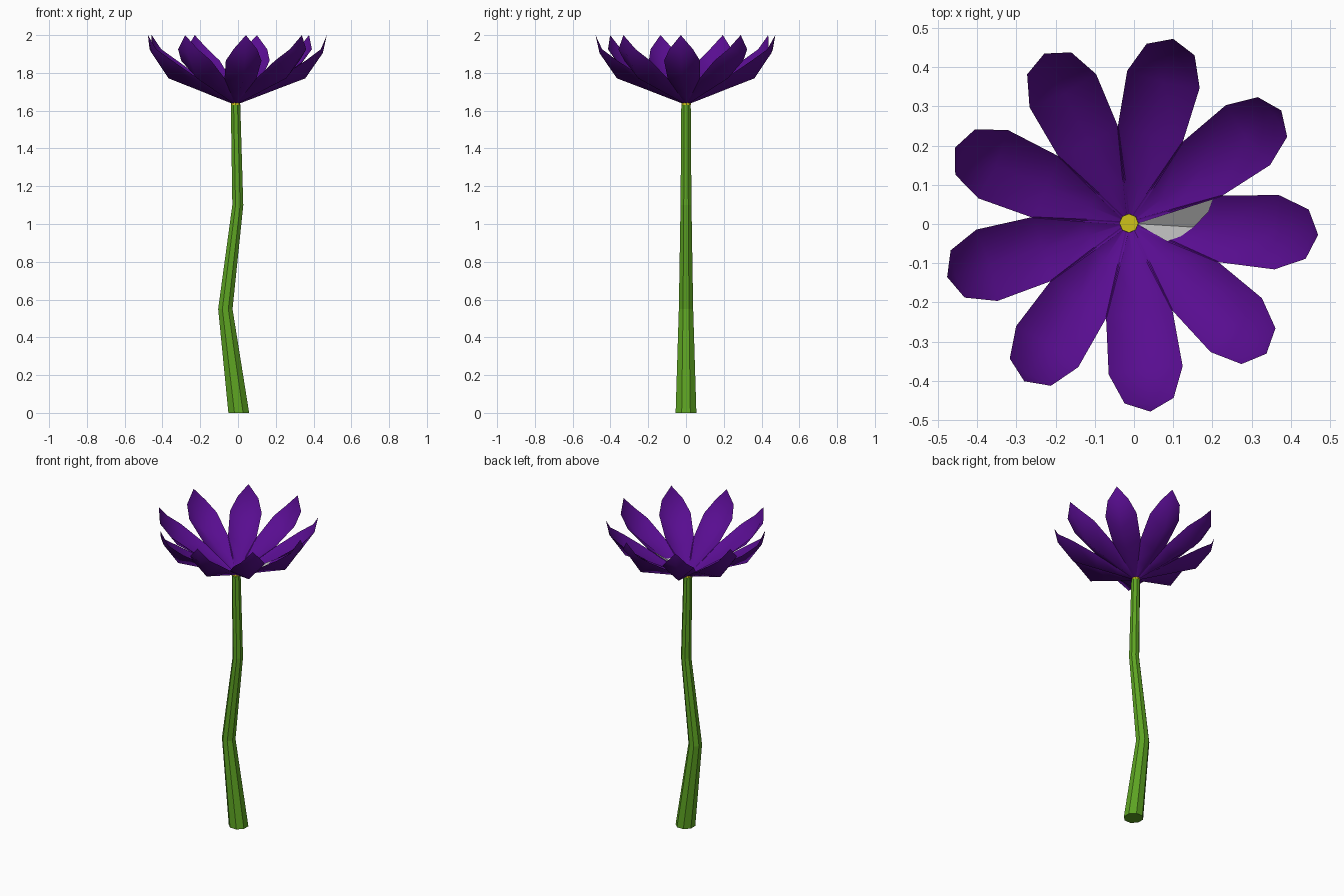
import bpy, bmesh, math
from mathutils import Matrix

cube = bpy.data.objects.get("Cube")
if cube:
    bpy.data.objects.remove(cube, do_unlink=True)


def material(name, colour):
    m = bpy.data.materials.new(name)
    m.use_nodes = True
    m.diffuse_color = (*colour, 1)
    m.node_tree.nodes["Principled BSDF"].inputs["Base Color"].default_value = (*colour, 1)
    return m


green = material("stem green", (0.11, 0.37, 0.016))
purple = material("petal purple", (0.098, 0.004, 0.28))
yellow = material("centre yellow", (0.62, 0.54, 0.01))
grey = material("pale grey", (0.45, 0.45, 0.45))


def add_object(name, bm, mat, smooth=False):
    mesh = bpy.data.meshes.new(name)
    for f in bm.faces:
        f.smooth = smooth
    bm.to_mesh(mesh)
    bm.free()
    mesh.materials.append(mat)
    ob = bpy.data.objects.new(name, mesh)
    bpy.context.collection.objects.link(ob)
    return ob


CENTRE_X, BASE_Z, PETALS, SIDES = -0.013, 1.63, 9, 8

# Bent, tapering octagonal stem: (x, z, half width)
bm = bmesh.new()
rings = []
for x, z, half in [(0.004, 0, 0.055), (-0.067, 0.55, 0.038),
                   (-0.001, 1.1, 0.029), (CENTRE_X, BASE_Z, 0.025)]:
    radius = half / math.cos(math.pi / SIDES)
    angles = [(i + 0.5) * 2 * math.pi / SIDES for i in range(SIDES)]
    rings.append([bm.verts.new((x + radius * math.cos(a), radius * math.sin(a), z)) for a in angles])
for low, high in zip(rings, rings[1:]):
    for i in range(SIDES):
        j = (i + 1) % SIDES
        bm.faces.new((low[i], low[j], high[j], high[i]))
bm.faces.new(rings[0][::-1])
bm.faces.new(rings[-1])
add_object("stem", bm, green)

# Cupped petal rows: (spine r, spine z, edge r, edge half width, edge z)
rows = [(0, 0, 0, 0.004, 0.002), (0.108, 0.041, 0.108, 0.043, 0.067),
        (0.23, 0.088, 0.23, 0.085, 0.139), (0.37, 0.141, 0.378, 0.095, 0.235),
        (0.463, 0.275, 0.456, 0.063, 0.295)]
bm = bmesh.new()
grid = [[bm.verts.new(p) for p in ((er, -w, ez), (sr, 0, sz), (er, w, ez))]
        for sr, sz, er, w, ez in rows]
for a, b in zip(grid, grid[1:]):
    for i in range(2):
        bm.faces.new((a[i], b[i], b[i + 1], a[i + 1]))
tip = bm.verts.new((0.484, 0, 0.37))
for i in range(2):
    bm.faces.new((grid[-1][i], tip, grid[-1][i + 1]))
first = add_object("petal_1", bm, purple, smooth=True)

# Ring of petals sharing one mesh
START = math.radians(-3.5)
for k in range(PETALS):
    ob = first if k == 0 else bpy.data.objects.new(f"petal_{k + 1}", first.data)
    if k:
        bpy.context.collection.objects.link(ob)
    ob.location = (CENTRE_X, 0.002, BASE_Z)
    ob.rotation_euler.z = START + k * 2 * math.pi / PETALS

# Pale patch lying just above the inside of one petal
bm = bmesh.new()


def on_petal(r, v):
    return bm.verts.new((r, v, 0.383 * r + 0.6 * abs(v) + 0.004))


base, middle = on_petal(0.02, 0), on_petal(0.165, 0)
bm.faces.new((base, middle, on_petal(0.2, 0.04), on_petal(0.21, 0.074)))
bm.faces.new((base, on_petal(0.1, -0.04), on_petal(0.135, -0.025), middle))
patch = add_object("petal_patch", bm, grey)
patch.location, patch.rotation_euler = first.location, first.rotation_euler

# Small flower centre
bm = bmesh.new()
bmesh.ops.create_cone(bm, cap_ends=True, segments=SIDES, radius1=0.025, radius2=0.024, depth=0.02,
                      matrix=Matrix.Translation((CENTRE_X, 0.002, BASE_Z + 0.01)))
add_object("flower_centre", bm, yellow)
